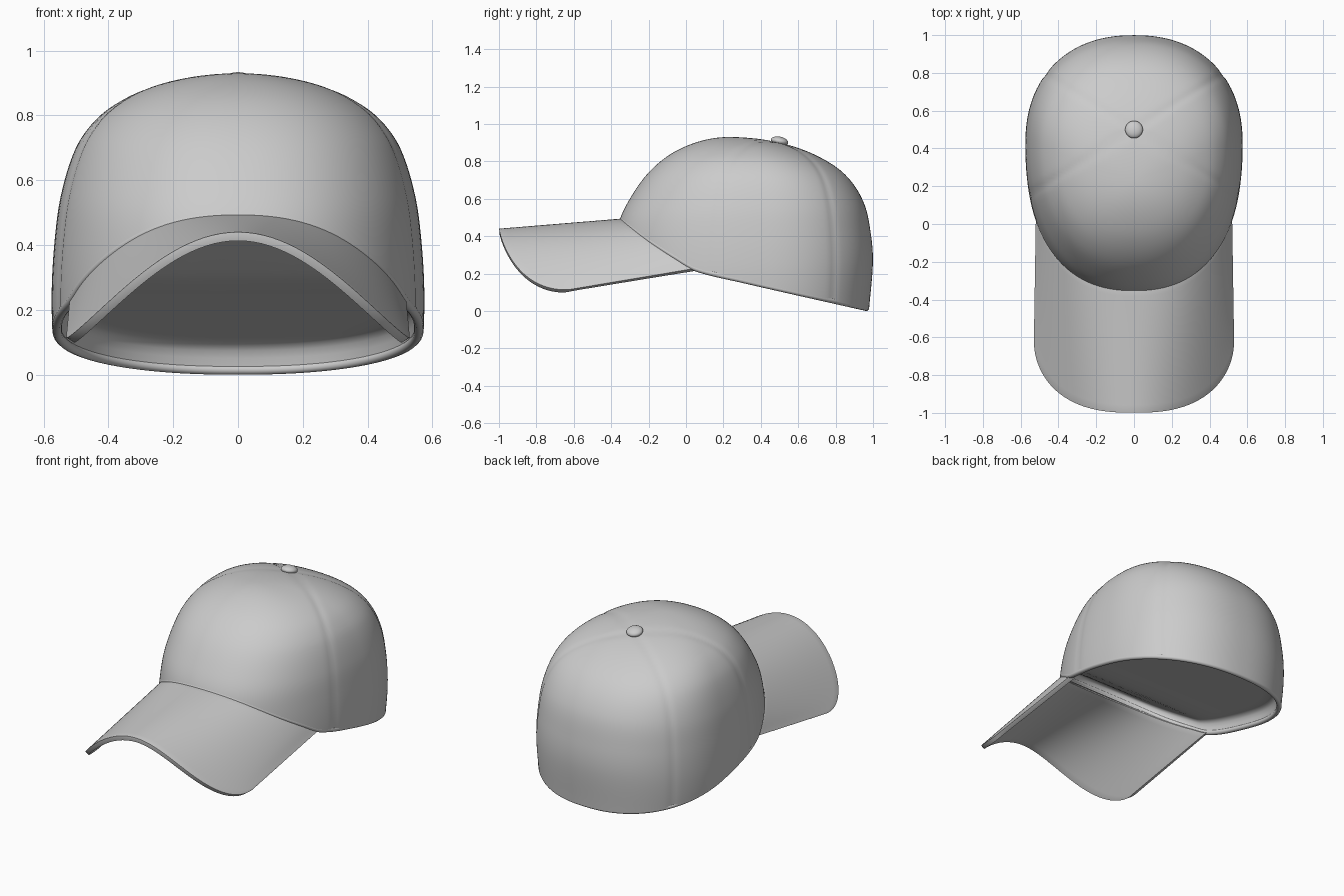
import bpy, math
from mathutils import Vector

if "Cube" in bpy.data.objects:
    bpy.data.objects.remove(bpy.data.objects["Cube"])

TOP = 0.93
COLS, ROWS = 192, 56

fabric = bpy.data.materials.new("grey_fabric")
fabric.diffuse_color = (0.6, 0.6, 0.6, 1)
fabric.use_nodes = True
fabric.node_tree.nodes["Principled BSDF"].inputs["Base Color"].default_value = fabric.diffuse_color


def smooth_lookup(points, x):
    """Smooth interpolation through (key, value) points with rising keys."""
    n = len(points)
    x = min(max(x, points[0][0]), points[-1][0])
    i = 0
    while i < n - 2 and x > points[i + 1][0]:
        i += 1

    def slope(k):
        a, b = points[max(k - 1, 0)], points[min(k + 1, n - 1)]
        return (b[1] - a[1]) / (b[0] - a[0])

    (x0, y0), (x1, y1) = points[i], points[i + 1]
    h = x1 - x0
    t = (x - x0) / h
    return (y0 * (2 * t**3 - 3 * t**2 + 1) + y1 * (3 * t**2 - 2 * t**3)
            + h * slope(i) * (t**3 - 2 * t**2 + t) + h * slope(i + 1) * (t**3 - t**2))


def level_table(points):
    """Key (height, value) points by root distance below the top, for a round pole."""
    return sorted((math.sqrt(max(TOP - z, 0)), v) for z, v in points)


# Crown outlines by height
WIDTH = level_table([(0, .56), (.13, .572), (.25, .575), (.4, .567), (.55, .547), (.7, .5),
                     (.78, .445), (.83, .385), (.89, .26), (TOP, 0)])
FRONT = level_table([(0, -.40), (.22, -.395), (.4, -.375), (.5, -.35), (.6, -.3),
                     (.74, -.2), (.84, -.08), (.9, .05), (TOP, .23)])
BACK = level_table([(0, .978), (.25, .999), (.4, .99), (.58, .95), (.73, .85),
                    (.83, .7), (.9, .5), (TOP, .23)])
CENTRE = level_table([(0, .42), (.6, .42), (.8, .38), (TOP, .23)])
# Rim height by depth
RIM = [(-.36, .495), (-.2, .375), (-.05, .28), (.05, .225), (.3, .165), (.978, .015)]


def crown_point(a, z):
    u = math.sqrt(max(TOP - z, 0))
    w, f, b, c = (smooth_lookup(t, u) for t in (WIDTH, FRONT, BACK, CENTRE))
    ca, sa = math.cos(a), math.sin(a)
    power = 0.89
    x = math.copysign(abs(ca) ** power, ca) * w
    y = c + abs(sa) ** power * ((b - c) if sa > 0 else (f - c))
    return Vector((x, y, z))


def rim_point(a):
    z = 0.25
    for _ in range(25):
        z = 0.5 * z + 0.5 * smooth_lookup(RIM, crown_point(a, z).y)
    return crown_point(a, z)


def inset(p, amount):
    return p + (Vector((0, .4, p.z)) - p).normalized() * amount


def seam_groove(p):
    """Press the four panel seams slightly into the cloth."""
    ang = math.radians(32)
    d = min(abs(p.x * math.sin(s * ang) - (p.y - .5) * math.cos(ang)) for s in (-1, 1))
    depth = 0.004 * math.exp(-(d / 0.02) ** 2)
    return p + (Vector((0, .35, .4)) - p).normalized() * depth


def add_mesh(name, verts, faces):
    mesh = bpy.data.meshes.new(name)
    mesh.from_pydata(verts, [], faces)
    mesh.materials.append(fabric)
    obj = bpy.data.objects.new(name, mesh)
    bpy.context.collection.objects.link(obj)
    return obj


def ring_shell(name, rings, pole, flip=False):
    """Join rings of COLS points, closing on a pole."""
    verts = [v for ring in rings for v in ring] + [pole]
    faces = []
    for i in range(COLS):
        k = (i + 1) % COLS
        for j in range(len(rings) - 1):
            a, b = j * COLS, (j + 1) * COLS
            faces.append((a + i, a + k, b + k, b + i))
        faces.append((b + i, b + k, len(verts) - 1))
    if flip:
        faces = [f[::-1] for f in faces]
    return add_mesh(name, verts, faces)


def finish(obj, angle=40):
    """Apply modifiers and shade smooth."""
    bpy.ops.object.select_all(action='DESELECT')
    obj.select_set(True)
    bpy.context.view_layer.objects.active = obj
    bpy.ops.object.convert(target='MESH')
    bpy.ops.object.shade_smooth_by_angle(angle=math.radians(angle))


# Crown: rings rising from the rim to the pole
angles = [2 * math.pi * i / COLS for i in range(COLS)]
rim = [rim_point(a) for a in angles]
rings = []
for j in range(ROWS):
    s = math.sin(math.pi / 2 * j / ROWS)
    rings.append([seam_groove(crown_point(a, r.z + (TOP - r.z) * s))
                  for a, r in zip(angles, rim)])
finish(ring_shell("crown", rings, Vector((0, .23, TOP))))


# Lining: short inner wall that rounds over into a shallow ceiling
def lining_point(r, amount, scale, rise):
    p = inset(r, amount)
    p.x *= scale
    p.y = 0.35 + (p.y - 0.35) * scale
    p.z = smooth_lookup(RIM, p.y) + rise
    return p


steps = [(.024, 1, 0), (.028, 1, .03), (.034, 1, .052), (.046, 1, .067), (.065, 1, .074)]
steps += [(.065, 1 - k / 14, .076) for k in range(1, 14)]
rings = [[lining_point(r, *step) for r in rim] for step in steps]
pole = Vector((0, .35, smooth_lookup(RIM, .35) + .076))
finish(ring_shell("lining", rings, pole, flip=True), 80)

# Rolled hem around the rim
curve = bpy.data.curves.new("rim_hem", 'CURVE')
curve.dimensions = '3D'
curve.bevel_depth = 0.015
curve.bevel_resolution = 4
spline = curve.splines.new('POLY')
spline.points.add(COLS - 1)
for pt, r in zip(spline.points, rim):
    pt.co = (*inset(r, 0.0145), 1)
spline.use_cyclic_u = True
curve.materials.append(fabric)
hem = bpy.data.objects.new("rim_hem", curve)
bpy.context.collection.objects.link(hem)
finish(hem, 60)

# Brim: straight ribs from the crown rim to the curved front edge
inner = sorted((inset(r, 0.012) for r in rim if r.y < 0.06), key=lambda p: p.x)
inner_y = [(p.x, p.y) for p in inner]
inner_z = [(p.x, p.z) for p in inner]
reach, half = inner[-1].x, 0.53
NX, NY = 64, 16
verts, faces = [], []
for i in range(NX + 1):
    q = math.sin(math.pi * (i / NX - 0.5))
    x = q * reach
    start = Vector((x, smooth_lookup(inner_y, x), smooth_lookup(inner_z, x) + 0.004))
    x = q * half
    y = -0.62 - 0.379 * math.sqrt(max(0, 1 - abs(q) ** 2.6))
    end = Vector((x, y, 0.525 + 0.085 * y - 1.58 * x**2 + 1.1 * x**4))
    verts += [start.lerp(end, j / NY) for j in range(NY + 1)]
for i in range(NX):
    for j in range(NY):
        p = i * (NY + 1) + j
        faces.append((p, p + 1, p + NY + 2, p + NY + 1))
brim = add_mesh("brim", verts, faces)
solid = brim.modifiers.new("thickness", 'SOLIDIFY')
solid.thickness = 0.027
solid.offset = -1
bevel = brim.modifiers.new("soft_edge", 'BEVEL')
bevel.width = 0.01
bevel.segments = 3
bevel.limit_method = 'ANGLE'
bevel.angle_limit = math.radians(50)
finish(brim)

# Button where the panel seams meet
bpy.ops.mesh.primitive_uv_sphere_add(segments=32, ring_count=16, radius=1,
                                     location=(0, .5, .908), rotation=(-0.2, 0, 0))
button = bpy.context.object
button.name = "top_button"
button.scale = (.047, .047, .024)
button.data.materials.append(fabric)
finish(button)
